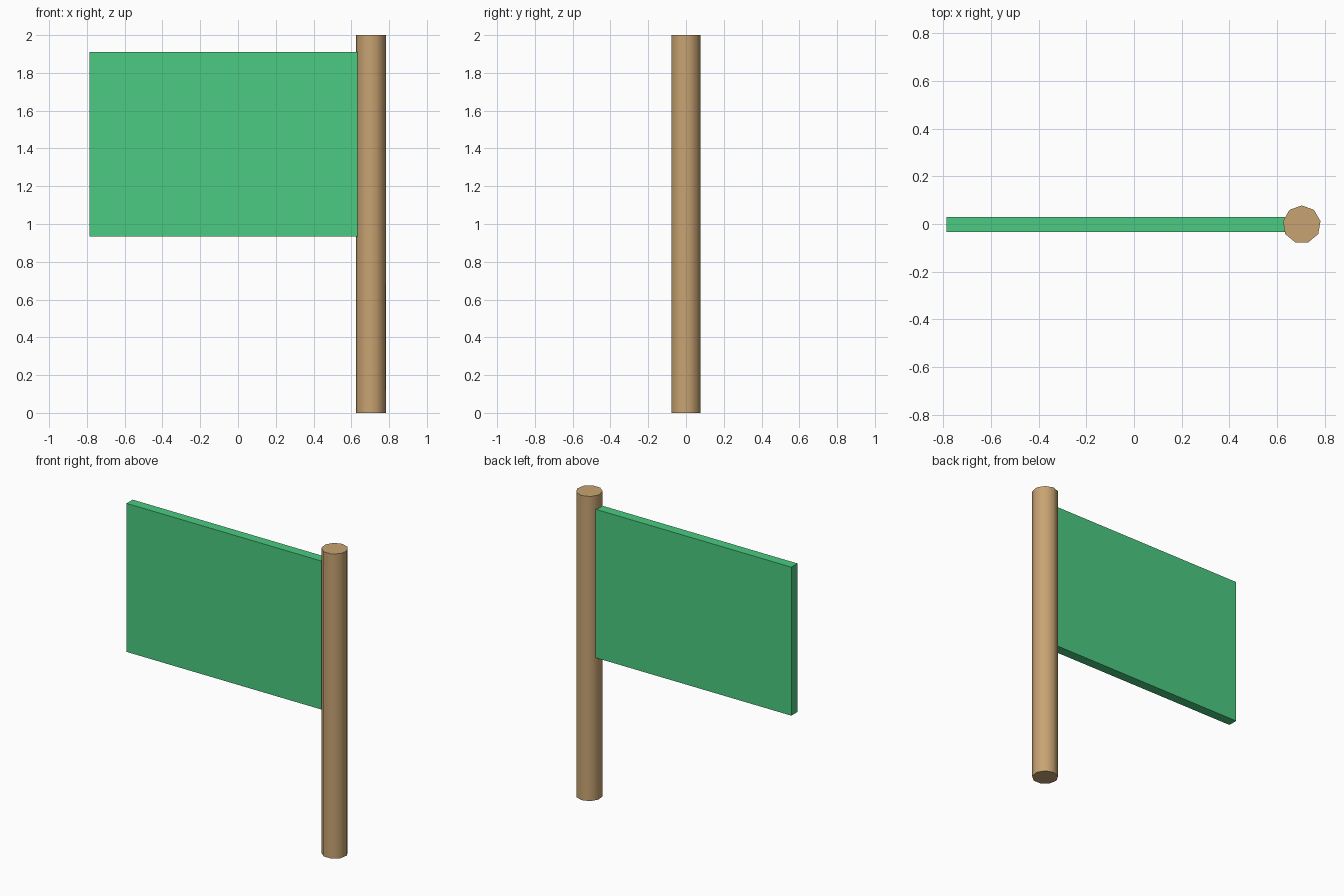
import bpy
import math

if "Cube" in bpy.data.objects:
    bpy.data.objects.remove(bpy.data.objects["Cube"])


def colour(obj, name, rgb):
    mat = bpy.data.materials.new(name)
    mat.diffuse_color = (*rgb, 1)
    mat.use_nodes = True
    mat.node_tree.nodes["Principled BSDF"].inputs["Base Color"].default_value = mat.diffuse_color
    obj.data.materials.append(mat)


# Nine-sided wooden pole, one corner pointing to the back (+y)
bpy.ops.mesh.primitive_cylinder_add(vertices=9, radius=0.08, depth=2,
                                    location=(0.704, -0.002, 1))
pole = bpy.context.object
pole.name = "pole"
colour(pole, "wood", (0.58, 0.37, 0.17))
bpy.ops.object.shade_smooth_by_angle(angle=math.radians(60))

# Stiff rectangular flag, its inner edge buried in the pole
x0, x1, z0, z1 = -0.786, 0.69, 0.935, 1.91
bpy.ops.mesh.primitive_cube_add(size=1, location=((x0 + x1) / 2, -0.002, (z0 + z1) / 2))
flag = bpy.context.object
flag.name = "flag"
flag.scale = (x1 - x0, 0.064, z1 - z0)
bpy.ops.object.transform_apply(location=False, rotation=False, scale=True)
colour(flag, "green_cloth", (0.07, 0.6, 0.22))
